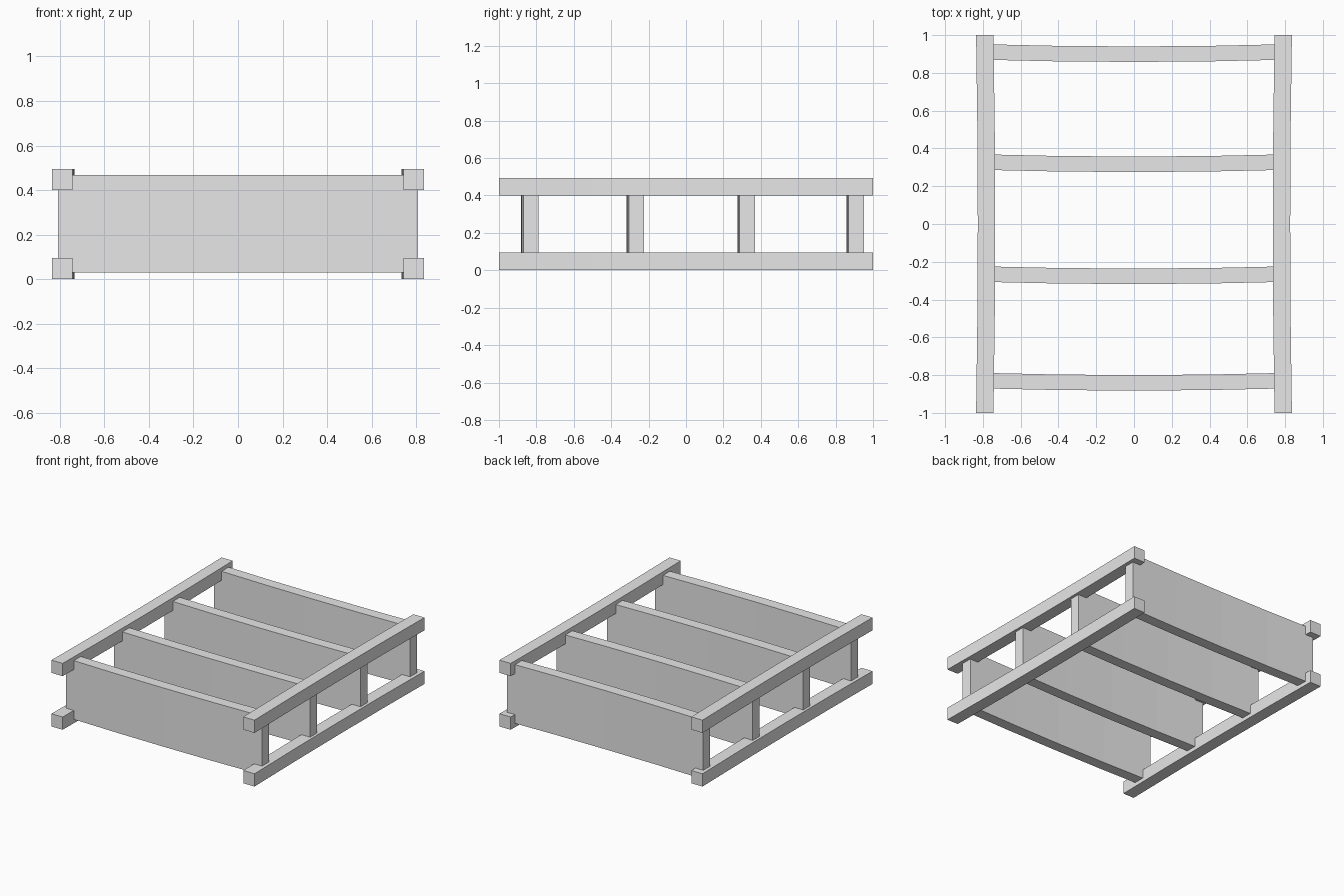
import bpy, bmesh
from mathutils import Vector

if "Cube" in bpy.data.objects:
    bpy.data.objects.remove(bpy.data.objects["Cube"], do_unlink=True)

grey = bpy.data.materials.new("plain_grey")
grey.use_nodes = True
COLOUR = (0.8, 0.8, 0.8, 1)
grey.diffuse_color = COLOUR
grey.node_tree.nodes["Principled BSDF"].inputs["Base Color"].default_value = COLOUR


def bowed_beam(name, size, centre, along, across, bow, segments=4):
    """Box cut into segments along one axis and bowed along another."""
    bm = bmesh.new()
    bmesh.ops.create_cube(bm, size=1)
    for v in bm.verts:
        v.co = Vector(a * b for a, b in zip(v.co, size))
    half = size[along] / 2
    normal = Vector((0, 0, 0))
    normal[along] = 1
    for i in range(1, segments):
        cut = normal * (2 * half * i / segments - half)
        bmesh.ops.bisect_plane(bm, geom=bm.verts[:] + bm.edges[:] + bm.faces[:],
                               plane_co=cut, plane_no=normal)
    for v in bm.verts:
        t = v.co[along] / half
        v.co[across] += bow * (1 - t * t)
        v.co += Vector(centre)
    bmesh.ops.recalc_face_normals(bm, faces=bm.faces)
    mesh = bpy.data.meshes.new(name)
    bm.to_mesh(mesh)
    bm.free()
    mesh.materials.append(grey)
    obj = bpy.data.objects.new(name, mesh)
    bpy.context.collection.objects.link(obj)


# Long side rails, bowed slightly inward
for side, x in (("left", 0.79), ("right", -0.79)):
    for level, z in (("lower", 0.048), ("upper", 0.447)):
        bow = -0.009 if x > 0 else 0.009
        bowed_beam(f"{side}_{level}_rail", (0.092, 2, 0.095), (x, 0, z), 1, 0, bow)

# Upright cross boards, bowed slightly forward
for i, y in enumerate((-0.829, -0.265, 0.328, 0.911)):
    bowed_beam(f"cross_board_{i + 1}", (1.616, 0.082, 0.437), (0, y, 0.248), 0, 1, -0.012)
